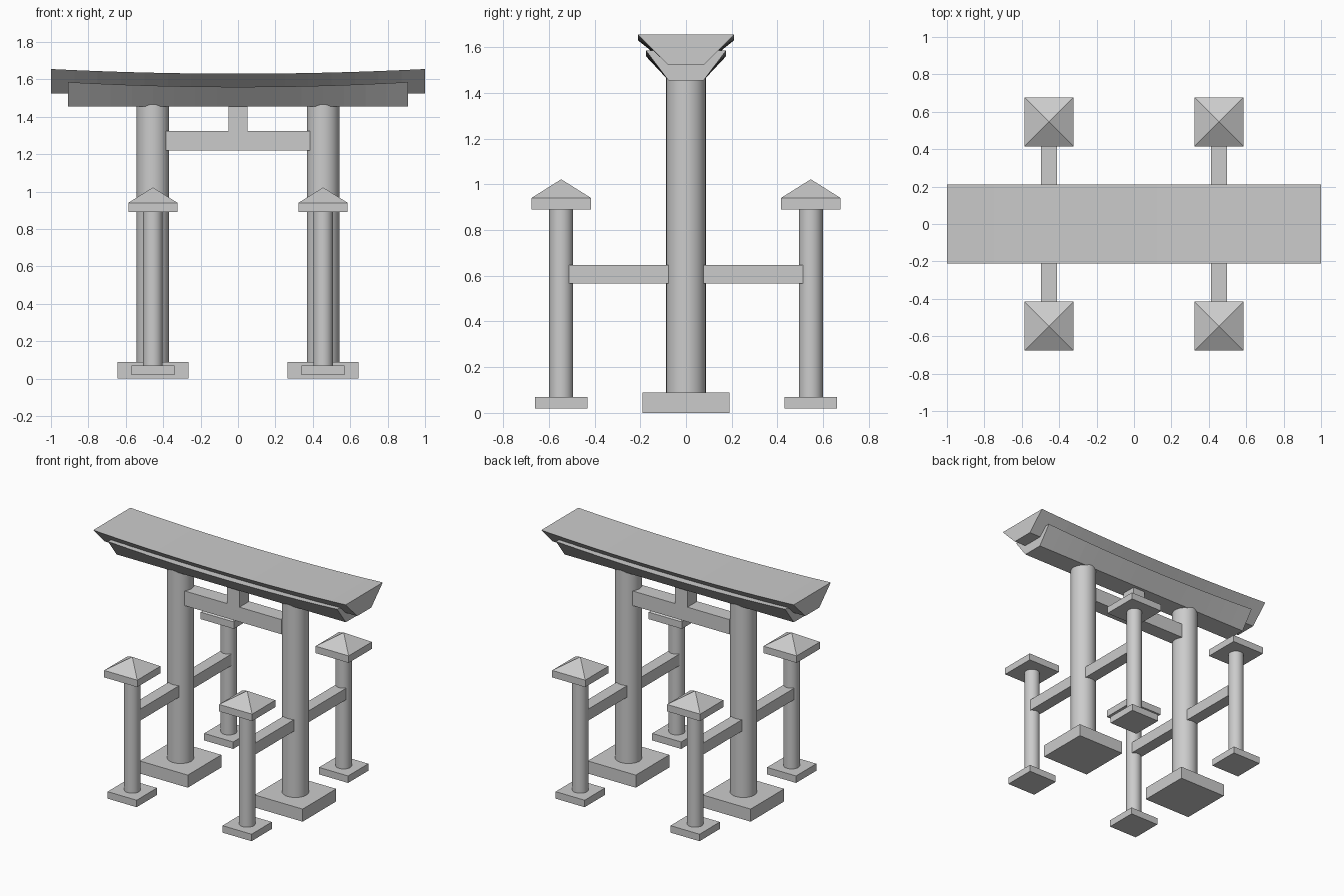
import bpy
import bmesh
from math import radians

cube = bpy.data.objects.get("Cube")
if cube:
    bpy.data.objects.remove(cube, do_unlink=True)

stone = bpy.data.materials.new("grey_stone")
stone.use_nodes = True
GREY = (0.6, 0.6, 0.6, 1)
stone.diffuse_color = GREY
stone.node_tree.nodes["Principled BSDF"].inputs["Base Color"].default_value = GREY


def finish(name, bm):
    bmesh.ops.recalc_face_normals(bm, faces=bm.faces[:])
    mesh = bpy.data.meshes.new(name)
    bm.to_mesh(mesh)
    bm.free()
    mesh.materials.append(stone)
    obj = bpy.data.objects.new(name, mesh)
    bpy.context.collection.objects.link(obj)
    return obj


def box(name, x, y, z):
    """Box from (min, max) ranges."""
    bm = bmesh.new()
    bmesh.ops.create_cube(bm, size=1)
    for v in bm.verts:
        v.co = [(lo + hi) / 2 + c * (hi - lo) for c, (lo, hi) in zip(v.co, (x, y, z))]
    return finish(name, bm)


def around(centre, half):
    return (centre - half, centre + half)


def column(name, x, y, radius, z0, z1):
    bm = bmesh.new()
    bmesh.ops.create_cone(bm, cap_ends=True, segments=32, radius1=radius,
                          radius2=radius, depth=z1 - z0)
    bmesh.ops.translate(bm, verts=bm.verts[:], vec=(x, y, (z0 + z1) / 2))
    obj = finish(name, bm)
    bpy.ops.object.select_all(action="DESELECT")
    obj.select_set(True)
    bpy.context.view_layer.objects.active = obj
    bpy.ops.object.shade_smooth_by_angle(angle=radians(40))


def post_cap(name, x, y, half, z0, z1, peak):
    """Square slab whose top rises to a pyramid point."""
    bm = bmesh.new()
    rings = [[bm.verts.new((x + sx * half, y + sy * half, z))
              for sx, sy in ((-1, -1), (1, -1), (1, 1), (-1, 1))] for z in (z0, z1)]
    tip = bm.verts.new((x, y, peak))
    bm.faces.new(rings[0])
    for i in range(4):
        j = (i + 1) % 4
        bm.faces.new((rings[0][i], rings[0][j], rings[1][j], rings[1][i]))
        bm.faces.new((rings[1][i], rings[1][j], tip))
    finish(name, bm)


def lintel(name, length, bottom_half, top_half, z0, z1, sag, steps=16):
    """Flared beam with a flat underside and a top that dips in the middle."""
    bm = bmesh.new()
    rings = []
    for i in range(steps + 1):
        t = 2 * i / steps - 1
        top = z1 - sag * (1 - t * t)
        profile = ((-bottom_half, z0), (bottom_half, z0), (top_half, top), (-top_half, top))
        rings.append([bm.verts.new((t * length, y, z)) for y, z in profile])
    for a, b in zip(rings, rings[1:]):
        for k in range(4):
            m = (k + 1) % 4
            bm.faces.new((a[k], a[m], b[m], b[k]))
    bm.faces.new(rings[0])
    bm.faces.new(rings[-1])
    finish(name, bm)


# Roof beams
lintel("upper_lintel", 1.0, 0.08, 0.21, 1.525, 1.655, 0.025)
lintel("lower_lintel", 0.908, 0.077, 0.175, 1.455, 1.585, 0.025)

# Tie beam and centre strut
box("tie_beam", (-0.385, 0.385), (-0.055, 0.055), (1.22, 1.325))
box("centre_strut", (-0.05, 0.05), (-0.055, 0.055), (1.325, 1.5))

for side, x in (("left", 0.455), ("right", -0.455)):
    # Main pillars
    box(f"{side}_pillar_base", around(x, 0.19), around(0, 0.19), (0, 0.09))
    column(f"{side}_pillar", x, 0, 0.087, 0.09, 1.48)

    # Support posts, their caps and braces
    for end, s in (("front", -1), ("back", 1)):
        name = f"{end}_{side}"
        y = s * 0.546
        box(f"{name}_post_base", around(x, 0.115), around(y, 0.115), (0.02, 0.07))
        column(f"{name}_post", x, y, 0.0525, 0.07, 0.89)
        post_cap(f"{name}_post_cap", x, y, 0.131, 0.89, 0.94, 1.022)
        box(f"{name}_brace", around(x, 0.043), sorted((s * 0.077, s * 0.513)), (0.566, 0.648))
